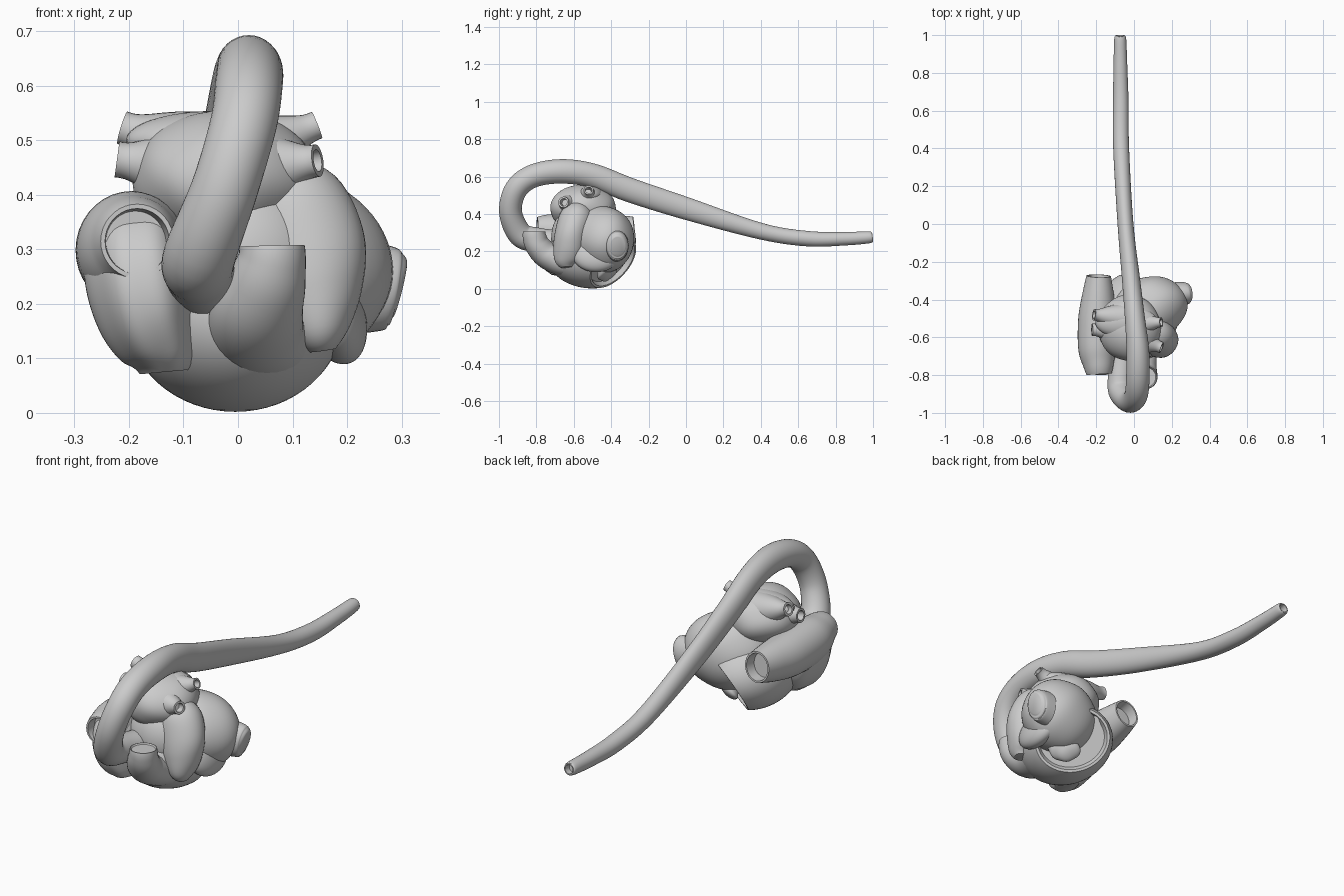
import bpy, bmesh, math
from mathutils import Vector, Matrix

if "Cube" in bpy.data.objects:
    bpy.data.objects.remove(bpy.data.objects["Cube"])


def finish(name, bm):
    bmesh.ops.recalc_face_normals(bm, faces=bm.faces)
    me = bpy.data.meshes.new(name)
    bm.to_mesh(me)
    bm.free()
    ob = bpy.data.objects.new(name, me)
    bpy.context.collection.objects.link(ob)
    bpy.ops.object.select_all(action='DESELECT')
    ob.select_set(True)
    bpy.context.view_layer.objects.active = ob
    bpy.ops.object.shade_smooth_by_angle(angle=math.radians(40))
    return ob


def spline(pts, n=6):
    """Smooth (Catmull-Rom) interpolation of position + two radii."""
    P = [pts[0]] + pts + [pts[-1]]
    out = []
    for i in range(1, len(P) - 2):
        for k in range(n):
            t = k / n
            out.append([0.5 * (2*b + (c-a)*t + (2*a-5*b+4*c-d)*t*t + (3*b-a-3*c+d)*t**3)
                        for a, b, c, d in zip(P[i-1], P[i], P[i+1], P[i+2])])
    return out + [list(P[-2])]


def tube(name, pts, ref=(1, 0, 0), mouths=(False, True), depth=0.04, wall=0.82, seg=36, folds=0.0):
    """Vessel along points (x, y, z, side radius, up radius); mouths are open, walled ends."""
    pts = spline([tuple(p) if len(p) == 5 else tuple(p) + (p[3],) for p in pts])
    pos = [Vector(p[:3]) for p in pts]
    frames = []
    for i, p in enumerate(pts):
        t = (pos[min(i+1, len(pos)-1)] - pos[max(i-1, 0)]).normalized()
        side = (Vector(ref) - t * t.dot(Vector(ref))).normalized()
        frames.append((pos[i], side, t.cross(side), t, p[3], p[4]))
    if mouths[1]:
        c, s, u, t, a, b = frames[-1]
        frames += [(c, s, u, t, a*wall, b*wall), (c - t*depth, s, u, t, a*wall*.92, b*wall*.92)]
    if mouths[0]:
        c, s, u, t, a, b = frames[0]
        frames = [(c + t*depth, s, u, t, a*wall*.92, b*wall*.92), (c, s, u, t, a*wall, b*wall)] + frames
    bm = bmesh.new()
    rings = []
    for c, s, u, t, a, b in frames:
        ring = []
        for k in range(seg):
            w = 2*math.pi*k/seg
            f = 1 + folds*math.sin(7*w)
            ring.append(bm.verts.new(c + s*a*f*math.cos(w) + u*b*f*math.sin(w)))
        rings.append(ring)
    for r, q in zip(rings, rings[1:]):
        for k in range(seg):
            bm.faces.new((r[k], r[(k+1) % seg], q[(k+1) % seg], q[k]))
    bm.faces.new(rings[0])
    bm.faces.new(rings[-1])
    return finish(name, bm)


def blob(name, loc, rad, rot=None, wrinkle=0.0, cut=None):
    """Ellipsoid muscle; cut = (distance, normal) leaves a hollow, rimmed face."""
    bm = bmesh.new()
    bmesh.ops.create_uvsphere(bm, u_segments=48, v_segments=32, radius=1)
    for v in bm.verts:
        x, y, z = v.co
        v.co *= 1 + wrinkle * math.sin(5*x + 2*z) * math.sin(4*y - 3*z)
    m = Matrix.Translation(loc) @ (rot or Matrix()) @ Matrix.Diagonal((*rad, 1))
    bmesh.ops.transform(bm, matrix=m, verts=bm.verts)
    if cut:
        n = Vector(cut[1]).normalized()
        res = bmesh.ops.bisect_plane(bm, geom=bm.verts[:] + bm.edges[:] + bm.faces[:],
                                     plane_co=Vector(loc) + n*cut[0], plane_no=n, clear_outer=True)
        edges = [e for e in res['geom_cut'] if isinstance(e, bmesh.types.BMEdge)]
        face = bmesh.ops.holes_fill(bm, edges=edges, sides=0)['faces']
        bmesh.ops.inset_region(bm, faces=face, thickness=0.012)
        bmesh.ops.inset_region(bm, faces=face, thickness=0.012, depth=-0.025)
    return finish(name, bm)


# Aorta: rises from the heart, arches over, runs back and tapers
tube("aorta", [
    (-0.05, -0.66, 0.24, .07), (-0.07, -0.79, 0.26, .066), (-0.07, -0.885, 0.29, .066),
    (-0.025, -0.938, 0.41, .061), (0.01, -0.91, 0.53, .061), (0.02, -0.82, 0.602, .062),
    (0.02, -0.67, 0.628, .06, .065), (0.005, -0.5, 0.605, .053, .065),
    (-0.015, -0.3, 0.528, .048, .065), (-0.045, 0, 0.43, .042, .06),
    (-0.068, 0.4, 0.308, .042, .044), (-0.07, 0.65, 0.268, .041), (-0.072, 0.85, 0.268, .036),
    (-0.073, 0.975, 0.275, .032), (-0.073, 0.998, 0.277, .025)], depth=.03)

# Ventricles and inner mass
blob("heart_core", (0.01, -0.58, 0.28), (.16, .14, .16))
blob("left_ventricle", (0.08, -0.445, 0.265), (.205, .165, .178),
     Matrix.Rotation(.3, 4, 'Z') @ Matrix.Rotation(.1, 4, 'Y'), wrinkle=.015)
n = Vector((.5, .7, -.5)).normalized()
rv = Vector((-0.005, -0.5, 0.18))
blob("right_ventricle", rv, (.2, .245, .178), cut=(.125, n))
blob("right_ventricle_patch", rv + n*.11 + Vector((.02, 0, -.03)), (.075, .06, .03),
     n.to_track_quat('Z', 'Y').to_matrix().to_4x4(), .05)

# Cap on the tip of the left ventricle
tube("apex_cap", [(.22, -.37, .23, .064, .085), (.27, -.368, .23, .06, .078),
                  (.288, -.366, .228, .053, .068), (.297, -.365, .226, .04, .052)],
     ref=(0, 1, 0), mouths=(False, False))

# Right atrium: vena cava tube front to back, with the folded hanging lobe
tube("vena_cava", [
    (-.185, -.795, .315, .067, .068), (-.188, -.75, .314, .08, .083), (-.195, -.66, .302, .1, .105),
    (-.195, -.5, .297, .1, .105), (-.19, -.37, .305, .083, .09), (-.187, -.275, .315, .065, .072)],
     mouths=(True, True), depth=.05, wall=.88)
tube("right_atrium_lobe", [
    (-.188, -.62, .36, .04, .05), (-.188, -.63, .33, .085, .11), (-.182, -.645, .26, .1, .15),
    (-.165, -.65, .18, .094, .15), (-.14, -.65, .11, .07, .11), (-.135, -.65, .075, .045, .07)],
     mouths=(False, False), seg=72, folds=.02)

# Pulmonary trunk: upright cup at the front
tube("pulmonary_trunk", [
    (.06, -.58, .12, .09, .07), (.035, -.68, .15, .088, .075), (.035, -.75, .185, .085, .072),
    (.052, -.795, .235, .073, .066), (.062, -.81, .28, .063), (.0625, -.811, .306, .06)],
     depth=.006, wall=.95)

# Left atrium with its four veins and side lobe
blob("left_atrium", (-.025, -.55, .43), (.168, .175, .125), wrinkle=.02)
veins = {"left_upper": ((-.212, -.48, .523), (-.04, -.5, .47), .031),
         "left_lower": ((-.222, -.56, .465), (-.04, -.56, .44), .033),
         "right_upper": ((.145, -.52, .528), (.0, -.53, .47), .026),
         "right_lower": ((.146, -.655, .463), (.0, -.6, .44), .03)}
for name, (end, root, r) in veins.items():
    e, s = Vector(end), Vector(root)
    near = s.lerp(e, .85)
    mid = s.lerp(e, .5)
    tube(name + "_vein", [(*s, r*2.8), (*mid, r*1.9), (*near, r*1.1), (*e, r)],
         ref=(0, 1, 0), wall=.68, depth=.03, seg=24)
blob("left_atrium_bridge", (-.04, -.52, .5), (.165, .085, .054))
tube("left_atrium_lobe", [
    (.07, -.57, .43, .06, .06), (.1, -.585, .38, .1, .09), (.125, -.61, .3, .11, .09),
    (.14, -.625, .22, .09, .085), (.15, -.64, .15, .055, .065), (.155, -.64, .115, .025, .03)],
     mouths=(False, False))

# Lower wall between the ventricles
blob("ventricle_skirt", (.17, -.48, .19), (.06, .13, .105), Matrix.Rotation(-.35, 4, 'Y'))
